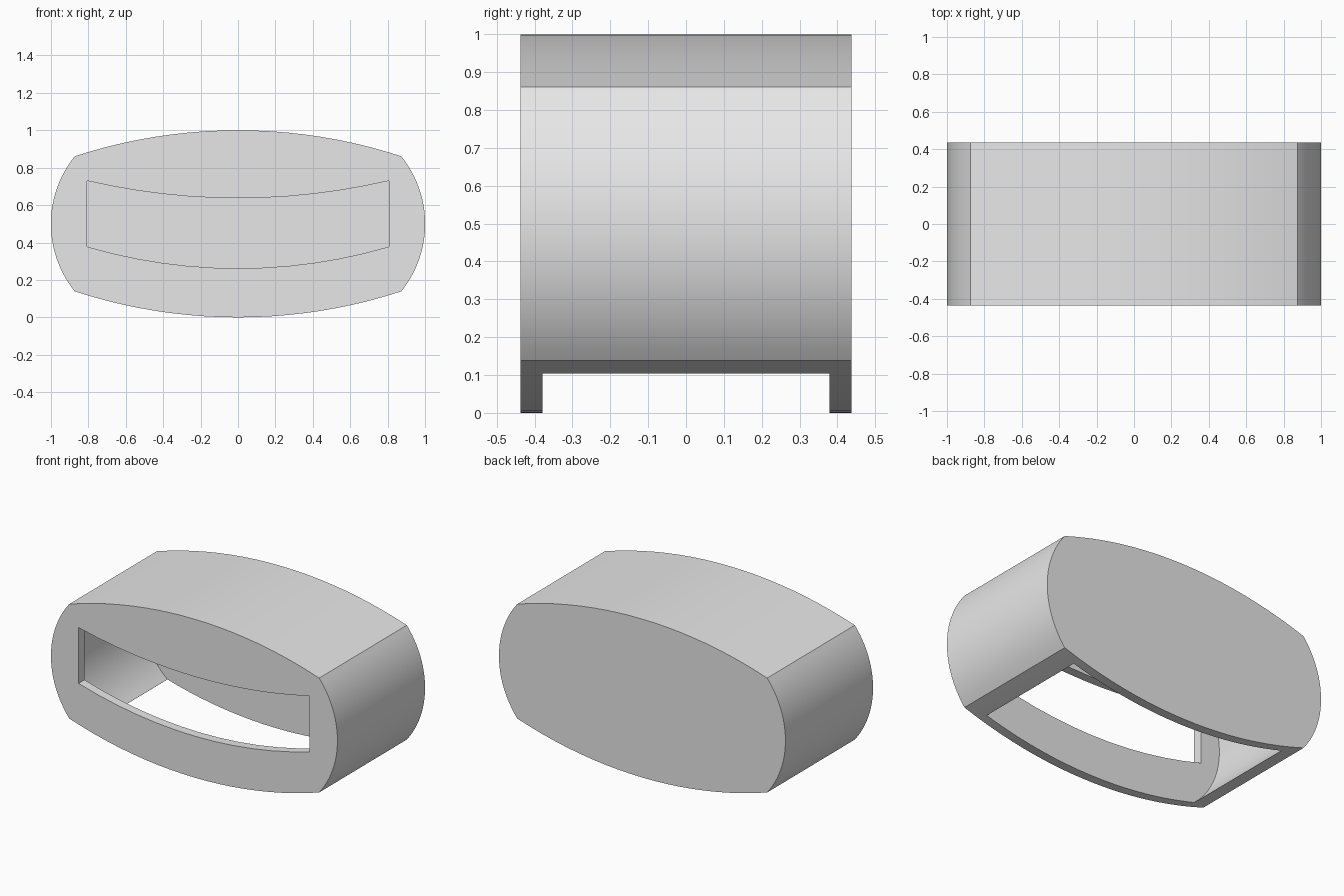
import bpy, bmesh
from math import atan2, hypot, cos, sin

cube = bpy.data.objects.get("Cube")
if cube:
    bpy.data.objects.remove(cube, do_unlink=True)

HALF_DEPTH = 0.437
WALL = 0.058

grey = bpy.data.materials.new("light grey")
grey.use_nodes = True
grey.diffuse_color = (0.8, 0.8, 0.8, 1)
grey.node_tree.nodes["Principled BSDF"].inputs["Base Color"].default_value = (0.8, 0.8, 0.8, 1)


def arc(centre, start, end, steps):
    """Points on a circle about centre, from start to end."""
    cx, cz = centre
    a, b = (atan2(z - cz, x - cx) for x, z in (start, end))
    ra, rb = (hypot(x - cx, z - cz) for x, z in (start, end))
    points = []
    for i in range(steps + 1):
        t = i / steps
        angle, radius = a + (b - a) * t, ra + (rb - ra) * t
        points.append((cx + radius * cos(angle), cz + radius * sin(angle)))
    return points


def mirrored(half):
    """Close a right-hand half profile with its mirror image."""
    outline = []
    for x, z in half + [(-x, z) for x, z in reversed(half)]:
        if not any(hypot(x - u, z - v) < 1e-4 for u, v in outline):
            outline.append((x, z))
    return outline


def prism(name, outline, y0, y1):
    bm = bmesh.new()
    face = bm.faces.new([bm.verts.new((x, y0, z)) for x, z in outline])
    extruded = bmesh.ops.extrude_face_region(bm, geom=[face])["geom"]
    verts = [v for v in extruded if isinstance(v, bmesh.types.BMVert)]
    bmesh.ops.translate(bm, verts=verts, vec=(0, y1 - y0, 0))
    bmesh.ops.recalc_face_normals(bm, faces=bm.faces)
    mesh = bpy.data.meshes.new(name)
    bm.to_mesh(mesh)
    bm.free()
    mesh.materials.append(grey)
    obj = bpy.data.objects.new(name, mesh)
    bpy.context.collection.objects.link(obj)
    return obj


def cut(target, cutter):
    cutter.hide_render = True
    mod = target.modifiers.new("cut", "BOOLEAN")
    mod.operation = "DIFFERENCE"
    mod.solver = "EXACT"
    mod.object = cutter
    bpy.context.view_layer.objects.active = target
    bpy.ops.object.modifier_apply(modifier=mod.name)
    bpy.data.objects.remove(cutter, do_unlink=True)


# Barrel-shaped outer body
top_centre, side_centre, base_centre = (0, -1.79), (0.426, 0.5), (0, 2.79)
upper, lower = (0.873, 0.861), (0.873, 0.139)
shell = prism("housing_shell", mirrored(
    arc(top_centre, (0, 1), upper, 10)
    + arc(side_centre, upper, lower, 24)
    + arc(base_centre, lower, (0, 0), 10)), -HALF_DEPTH, HALF_DEPTH)

# Hollow inside, open at the bottom
inner_upper, inner_lower = (0.838, 0.811), (0.758, 0.105)
cavity = prism("cavity_cutter", mirrored(
    arc(top_centre, (0, 1 - WALL), inner_upper, 10)
    + arc(side_centre, inner_upper, inner_lower, 24)
    + [(inner_lower[0], -0.2)]), WALL - HALF_DEPTH, HALF_DEPTH - WALL)
cut(shell, cavity)

# Curved slot through the front wall only
slot = prism("slot_cutter", mirrored(
    arc((0, 4.187), (0, 0.637), (0.807, 0.73), 6)
    + arc((0, 3.122), (0.807, 0.378), (0, 0.262), 6)), -0.6, -0.3)
cut(shell, slot)

# Smooth curves with crisp corners
bpy.ops.object.select_all(action="DESELECT")
shell.select_set(True)
bpy.context.view_layer.objects.active = shell
bpy.ops.object.shade_smooth_by_angle(angle=0.5)
